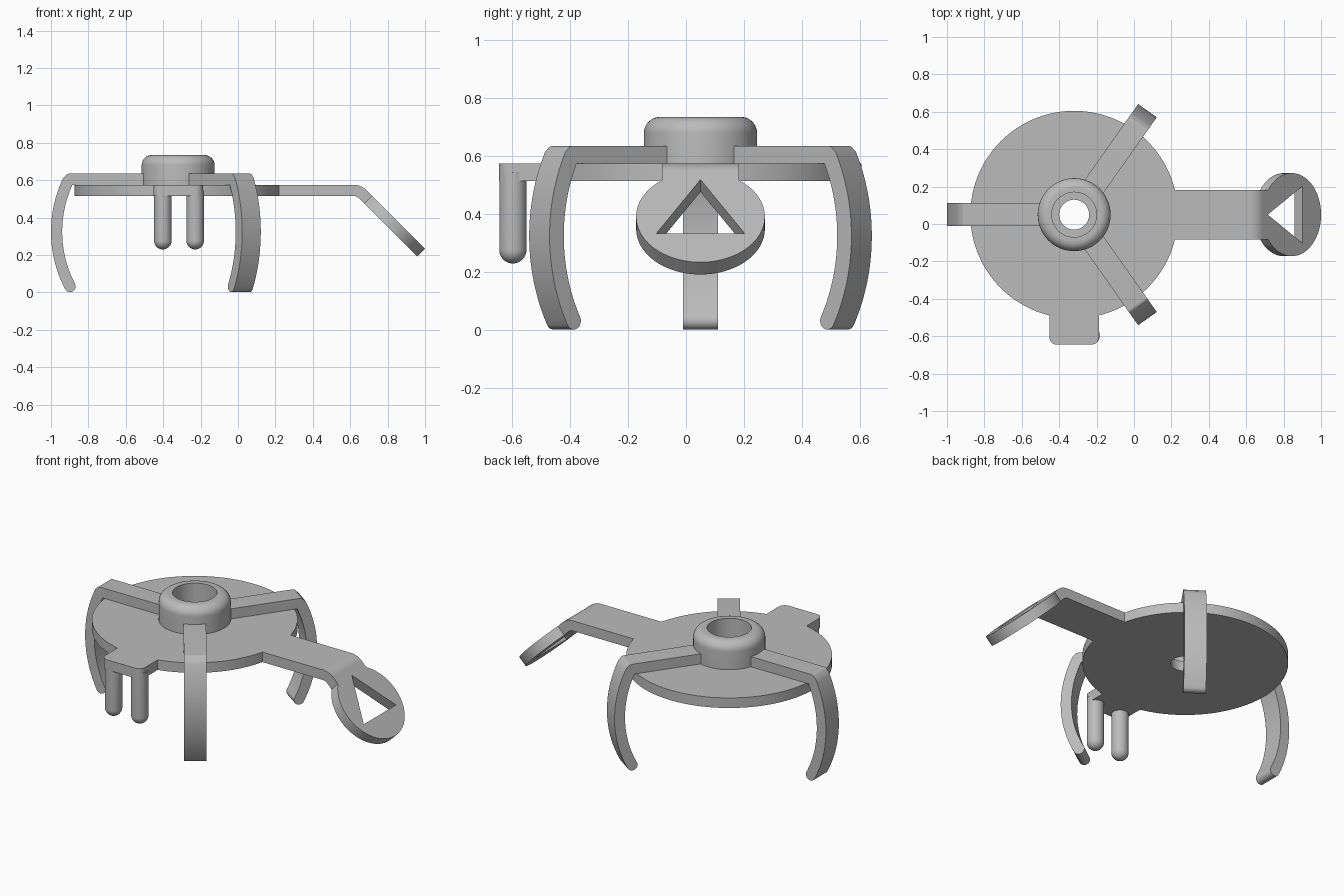
import bpy, bmesh
from math import sin, cos, pi, radians, sqrt, asin
from mathutils import Matrix

cube = bpy.data.objects.get("Cube")
if cube:
    bpy.data.objects.remove(cube)

# Hub axis, plate heights and shared thickness
CX, CY = -0.32, 0.05
Z0, Z1, T = 0.515, 0.575, 0.06
HALF = 0.1325  # half width of handle and tab

grey = bpy.data.materials.new("light_grey")
grey.use_nodes = True
grey.diffuse_color = (0.5, 0.5, 0.5, 1)
grey.node_tree.nodes["Principled BSDF"].inputs["Base Color"].default_value = (0.5, 0.5, 0.5, 1)


def arc(cx, cy, r, a0, a1, n):
    """Points on a circular arc, angles in degrees."""
    angles = [radians(a0 + (a1 - a0) * i / n) for i in range(n + 1)]
    return [(cx + r * cos(a), cy + r * sin(a)) for a in angles]


def finish(name, bm, matrix):
    bmesh.ops.remove_doubles(bm, verts=bm.verts, dist=1e-5)
    bmesh.ops.recalc_face_normals(bm, faces=bm.faces)
    mesh = bpy.data.meshes.new(name)
    bm.to_mesh(mesh)
    bm.free()
    mesh.materials.append(grey)
    obj = bpy.data.objects.new(name, mesh)
    bpy.context.collection.objects.link(obj)
    obj.matrix_world = matrix
    bpy.ops.object.select_all(action="DESELECT")
    obj.select_set(True)
    bpy.context.view_layer.objects.active = obj
    bpy.ops.object.shade_smooth_by_angle(angle=radians(30))
    return obj


def slab(name, loops, depth, matrix):
    """Extrude an outline, with optional holes, centred on its own plane."""
    bm = bmesh.new()
    for loop in loops:
        verts = [bm.verts.new((x, y, -depth / 2)) for x, y in loop]
        for a, b in zip(verts, verts[1:] + verts[:1]):
            bm.edges.new((a, b))
    bmesh.ops.triangle_fill(bm, edges=bm.edges[:], use_beauty=True, normal=(0, 0, 1))
    new = bmesh.ops.extrude_face_region(bm, geom=bm.faces[:], use_keep_orig=True)["geom"]
    top = [g for g in new if isinstance(g, bmesh.types.BMVert)]
    bmesh.ops.translate(bm, verts=top, vec=(0, 0, depth))
    return finish(name, bm, matrix)


def lathe(name, profile, x, y, steps, closed=False):
    """Turn a (radius, height) profile around a vertical axis."""
    bm = bmesh.new()
    verts = [bm.verts.new((r, 0, z)) for r, z in profile]
    edges = [bm.edges.new(p) for p in zip(verts, verts[1:])]
    if closed:
        edges.append(bm.edges.new((verts[-1], verts[0])))
    bmesh.ops.spin(bm, geom=verts + edges, axis=(0, 0, 1), cent=(0, 0, 0),
                   angle=2 * pi, steps=steps)
    return finish(name, bm, Matrix.Translation((x, y, 0)))


UPRIGHT = Matrix.Rotation(pi / 2, 4, "X")

# Round base plate with handle stem, front tab and centre hole
R = 0.555
spread = asin(HALF / R) * 180 / pi
stem_end = 0.621
tab_y, corner = -0.645 - CY, 0.04
outline = arc(0, 0, R, spread, 270 - spread, 72)
outline += arc(-HALF + corner, tab_y + corner, corner, 180, 270, 8)
outline += arc(HALF - corner, tab_y + corner, corner, 270, 360, 8)
outline += arc(0, 0, R, 270 + spread, 360 - spread, 20)
outline += [(stem_end - CX, -HALF), (stem_end - CX, HALF)]
hole = arc(0, 0, 0.08, 0, 352.5, 47)
slab("base_plate", [outline, hole], T, Matrix.Translation((CX, CY, (Z0 + Z1) / 2)))

# Rounded bend between stem and paddle
bend_z = Z0 - 0.03
bend = arc(stem_end, bend_z, 0.09, 90, 45, 8) + arc(stem_end, bend_z, 0.03, 45, 90, 8)
slab("handle_bend", [bend], 2 * HALF, Matrix.Translation((0, CY, 0)) @ UPRIGHT)

# Sloping round paddle with a triangular opening
PR = 0.222
neck = 180 - asin(HALF / PR) * 180 / pi
paddle = [(-0.224, HALF), (-0.224, -HALF)] + arc(0, 0, PR, -neck, neck, 64)
triangle = [(-0.181, 0), (0.081, -0.152), (0.081, 0.152)]
slab("handle_paddle", [paddle, triangle], T,
     Matrix.Translation((0.822, CY, 0.37)) @ Matrix.Rotation(pi / 4, 4, "Y"))

# Collar with a rounded upper rim and wide bore
collar = [(0.12, Z1), (0.195, Z1)] + arc(0.14, 0.68, 0.055, 0, 90, 10) + [(0.12, 0.735)]
lathe("hub_collar", collar, CX, CY, 64, closed=True)

# Three arms, each running out and curving down into a claw
mid_r, mid_z, sweep = 0.02, 0.325, 0.63
tip = 27.7
tip_x = mid_r + sweep * cos(radians(tip))
tip_z = mid_z - sweep * sin(radians(tip))
claw = [(0.16, Z1), (0.16, Z1 + T)]
claw += arc(0.582, Z1 + T - 0.025, 0.025, 90, 30, 5)
claw += arc(mid_r, mid_z, sweep + T / 2, 26, -tip, 28)
claw += arc(tip_x, tip_z, T / 2, -tip, -tip - 180, 12)[1:-1]
claw += arc(mid_r, mid_z, sweep - T / 2, -tip, asin((Z1 - mid_z) / 0.6) * 180 / pi, 28)
for name, angle in (("back_claw", 54.8), ("right_claw", 180), ("front_claw", -54.8)):
    turn = Matrix.Rotation(radians(angle), 4, "Z")
    slab(name, [claw], 0.122, Matrix.Translation((CX, CY, 0)) @ turn @ UPRIGHT)

# Two round-ended prongs below the tab
PIN = 0.047
pin_profile = [(0, Z0 + 0.03), (PIN, Z0 + 0.03)] + arc(0, 0.23 + PIN, PIN, 0, -90, 10)
for name, x in (("right_prong", -0.402), ("left_prong", -0.229)):
    lathe(name, pin_profile, x, -0.597, 32)
